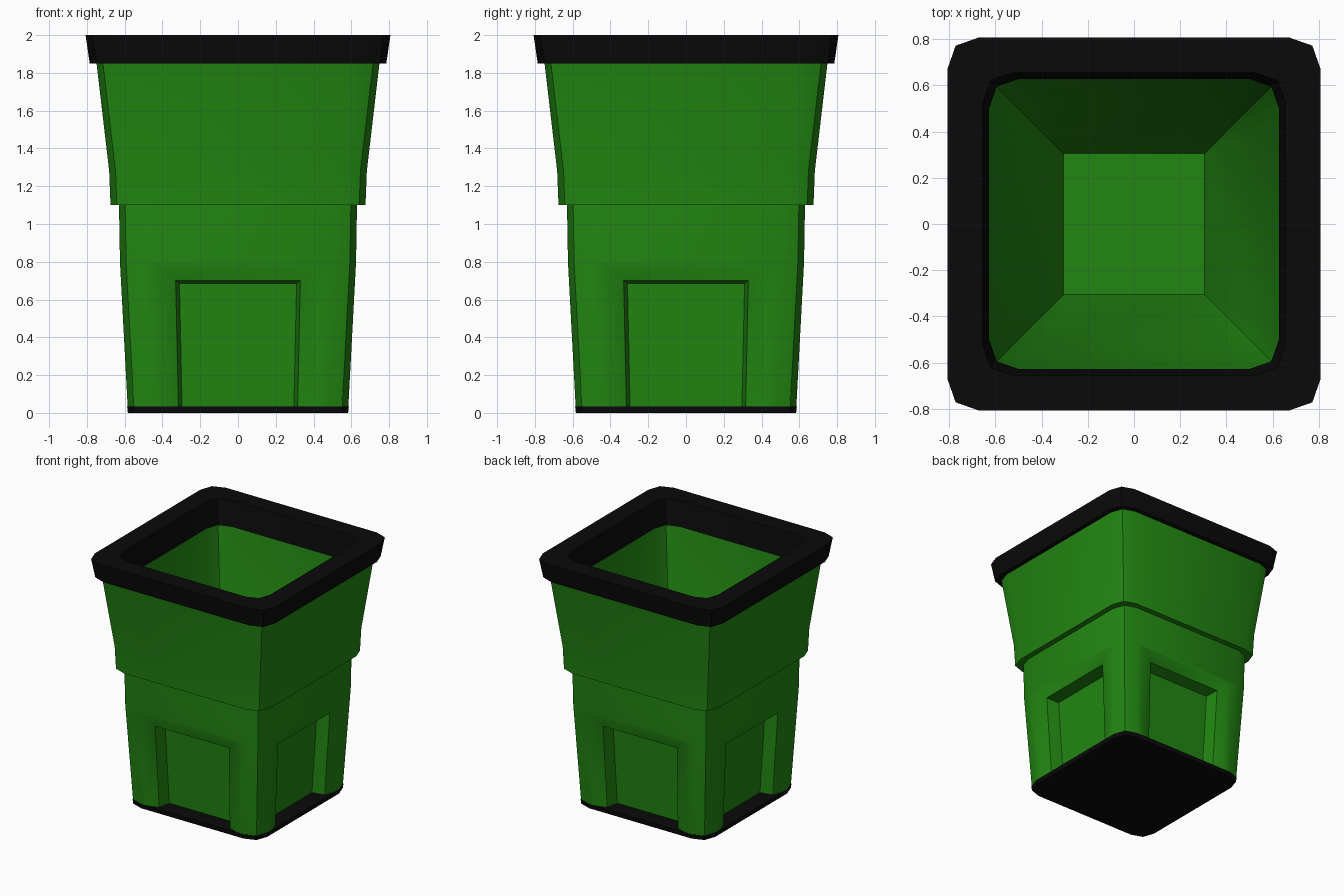
import bpy, bmesh
from mathutils import Matrix
from math import pi

if "Cube" in bpy.data.objects:
    bpy.data.objects.remove(bpy.data.objects["Cube"])


def material(name, color):
    m = bpy.data.materials.new(name)
    m.diffuse_color = (*color, 1)
    m.use_nodes = True
    m.node_tree.nodes["Principled BSDF"].inputs["Base Color"].default_value = m.diffuse_color
    return m


GREEN = material("green_plastic", (0.016, 0.24, 0.006))
BLACK = material("black_plastic", (0.003, 0.003, 0.003))


def outline(h, c):
    """Square of half width h whose corners are rounded by c (3 points each)."""
    k = c * 0.26
    corner = [(h, h - c), (h - k, h - k), (h - c, h)]
    pts = []
    for _ in range(4):
        pts += corner
        corner = [(-y, x) for x, y in corner]
    return pts


def loft(name, profile, mat, closed=False):
    """Skin a list of (half width, corner, z) rings; cap the ends or close the loop."""
    bm = bmesh.new()
    rings = [[bm.verts.new((x, y, z)) for x, y in outline(h, c)] for h, c, z in profile]
    pairs = list(zip(rings, rings[1:]))
    if closed:
        pairs.append((rings[-1], rings[0]))
    else:
        bm.faces.new(rings[0])
        bm.faces.new(rings[-1])
    for a, b in pairs:
        for i in range(12):
            j = (i + 1) % 12
            bm.faces.new((a[i], a[j], b[j], b[i]))
    bmesh.ops.remove_doubles(bm, verts=bm.verts, dist=1e-4)
    return finish(name, bm, mat)


def finish(name, bm, mat=None):
    bmesh.ops.recalc_face_normals(bm, faces=bm.faces)
    me = bpy.data.meshes.new(name)
    bm.to_mesh(me)
    bm.free()
    ob = bpy.data.objects.new(name, me)
    bpy.context.collection.objects.link(ob)
    if mat:
        me.materials.append(mat)
    return ob


def activate(ob):
    bpy.ops.object.select_all(action='DESELECT')
    ob.select_set(True)
    bpy.context.view_layer.objects.active = ob


# Bin body: outer wall up, over the lip, inner wall down to the floor
body = loft("bin_body", [
    (0.584, 0.125, 0.03), (0.625, 0.125, 0.8), (0.63, 0.125, 1.1),
    (0.675, 0.13, 1.1), (0.682, 0.13, 1.28), (0.75, 0.13, 1.86),
    (0.70, 0.13, 1.86), (0.63, 0.13, 1.8), (0.52, 0.13, 0.85),
    (0.305, 0.0, 0.08)], GREEN)

# Recessed panel cutters, one per side: (inset, top half width, bottom half width, top z)
bm = bmesh.new()
for side in range(4):
    rings = []
    for inset, wt, wb, top in [(-0.03, 0.49, 0.475, 0.86), (0.03, 0.33, 0.315, 0.70),
                               (0.13, 0.31, 0.295, 0.685)]:
        yt = -(0.582 + 0.0533 * top - inset)
        yb = -(0.582 - inset)
        rings.append([bm.verts.new(p) for p in
                      [(-wb, yb, 0), (wb, yb, 0), (wt, yt, top), (-wt, yt, top)]])
    bm.faces.new(rings[0])
    bm.faces.new(rings[-1])
    for a, b in zip(rings, rings[1:]):
        for i in range(4):
            j = (i + 1) % 4
            bm.faces.new((a[i], a[j], b[j], b[i]))
    bmesh.ops.rotate(bm, verts=[v for r in rings for v in r], cent=(0, 0, 0),
                     matrix=Matrix.Rotation(side * pi / 2, 3, 'Z'))
cutter = finish("panel_cutter", bm)
cutter.hide_render = True

activate(body)
cut = body.modifiers.new("panels", 'BOOLEAN')
cut.operation = 'DIFFERENCE'
cut.solver = 'EXACT'
cut.object = cutter
bpy.ops.object.modifier_apply(modifier=cut.name)
bpy.data.objects.remove(cutter)

# Black rim around the opening
rim = loft("rim", [
    (0.785, 0.135, 1.85), (0.807, 0.135, 2.0), (0.655, 0.13, 2.0),
    (0.628, 0.13, 1.8), (0.69, 0.13, 1.8), (0.70, 0.13, 1.85)], BLACK, closed=True)

# Black base plate
base = loft("base_plate", [(0.583, 0.125, 0.0), (0.587, 0.125, 0.035)], BLACK)

for ob in (body, rim, base):
    activate(ob)
    bpy.ops.object.shade_smooth_by_angle(angle=pi / 6)
